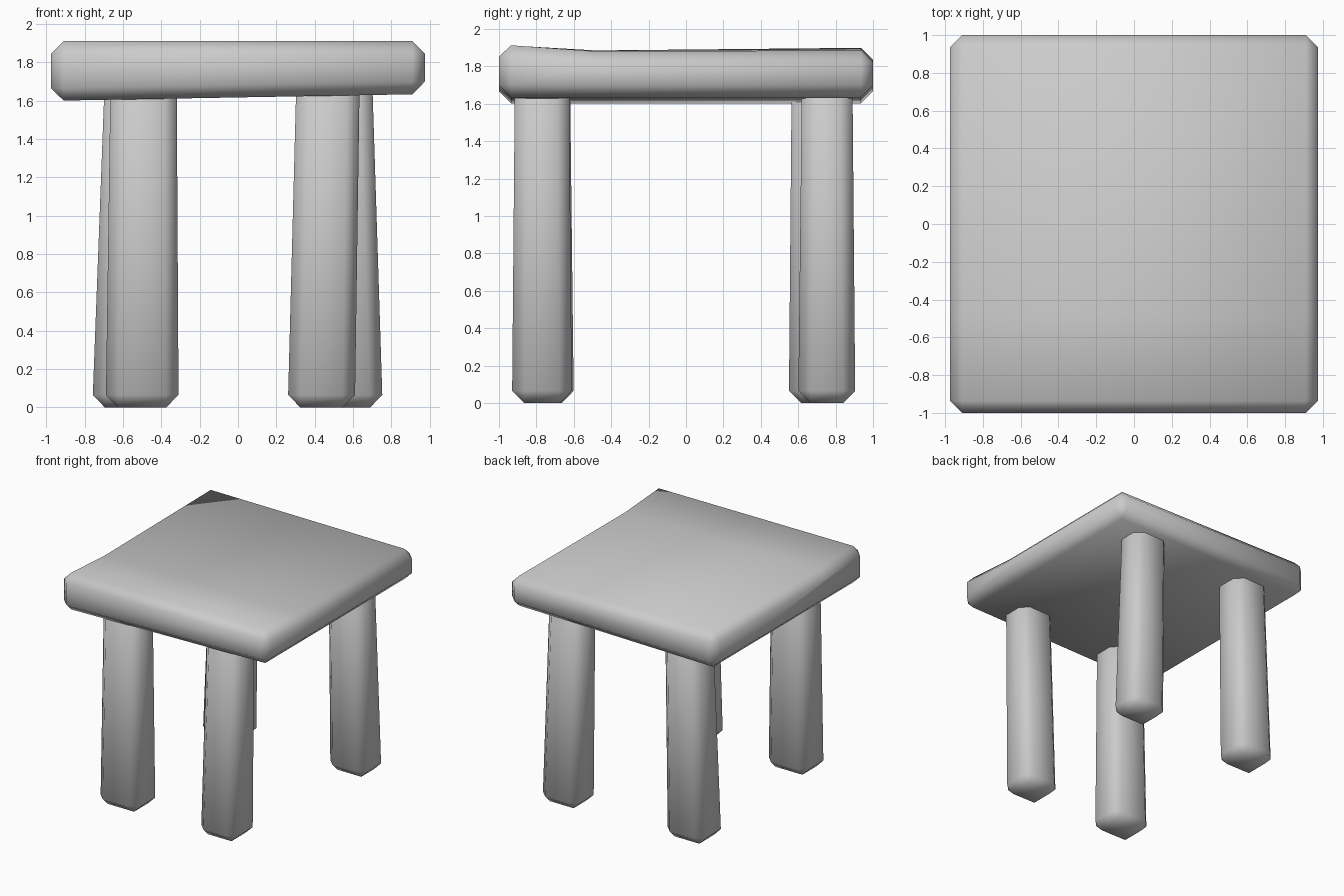
import bpy, bmesh

if "Cube" in bpy.data.objects:
    bpy.data.objects.remove(bpy.data.objects["Cube"])


def prism(name, loop_a, loop_b, bevel):
    """Solid between two matching loops, chamfered and smooth shaded."""
    bm = bmesh.new()
    a = [bm.verts.new(p) for p in loop_a]
    b = [bm.verts.new(p) for p in loop_b]
    n = len(a)
    bm.faces.new(a)
    bm.faces.new(b[::-1])
    for i in range(n):
        j = (i + 1) % n
        bm.faces.new((a[j], a[i], b[i], b[j]))
    bmesh.ops.recalc_face_normals(bm, faces=bm.faces)
    for f in bm.faces:
        f.smooth = True
    mesh = bpy.data.meshes.new(name)
    bm.to_mesh(mesh)
    bm.free()
    ob = bpy.data.objects.new(name, mesh)
    bpy.context.collection.objects.link(ob)
    mod = ob.modifiers.new("chamfer", 'BEVEL')
    mod.width = bevel
    mod.segments = 1
    mod.limit_method = 'ANGLE'
    mod.angle_limit = 0.5
    return ob


def rect(x0, x1, y0, y1, z):
    return [(x0, y0, z), (x1, y0, z), (x1, y1, z), (x0, y1, z)]


# Slightly warped table top: (y, z on left side, z on right side)
section = [(-1, 1.60, 1.635), (1, 1.60, 1.635),
           (1, 1.90, 1.885), (-0.48, 1.885, 1.88), (-1, 1.915, 1.917)]
prism("table_top",
      [(-0.975, y, zl) for y, zl, zr in section],
      [(0.975, y, zr) for y, zl, zr in section], 0.065)

# Hand-cut legs: footprint at the floor, footprint under the top
legs = {
    "front_left_leg": ((-0.69, -0.31, -0.92, -0.60), (-0.665, -0.32, -0.91, -0.62)),
    "front_right_leg": ((0.26, 0.61, -0.93, -0.61), (0.305, 0.635, -0.915, -0.625)),
    "back_left_leg": ((-0.76, -0.40, 0.55, 0.88), (-0.695, -0.37, 0.565, 0.87)),
    "back_right_leg": ((0.40, 0.755, 0.60, 0.905), (0.37, 0.70, 0.62, 0.89)),
}
for name, (foot, head) in legs.items():
    prism(name, rect(*foot, 0.0), rect(*head, 1.72), 0.065)
